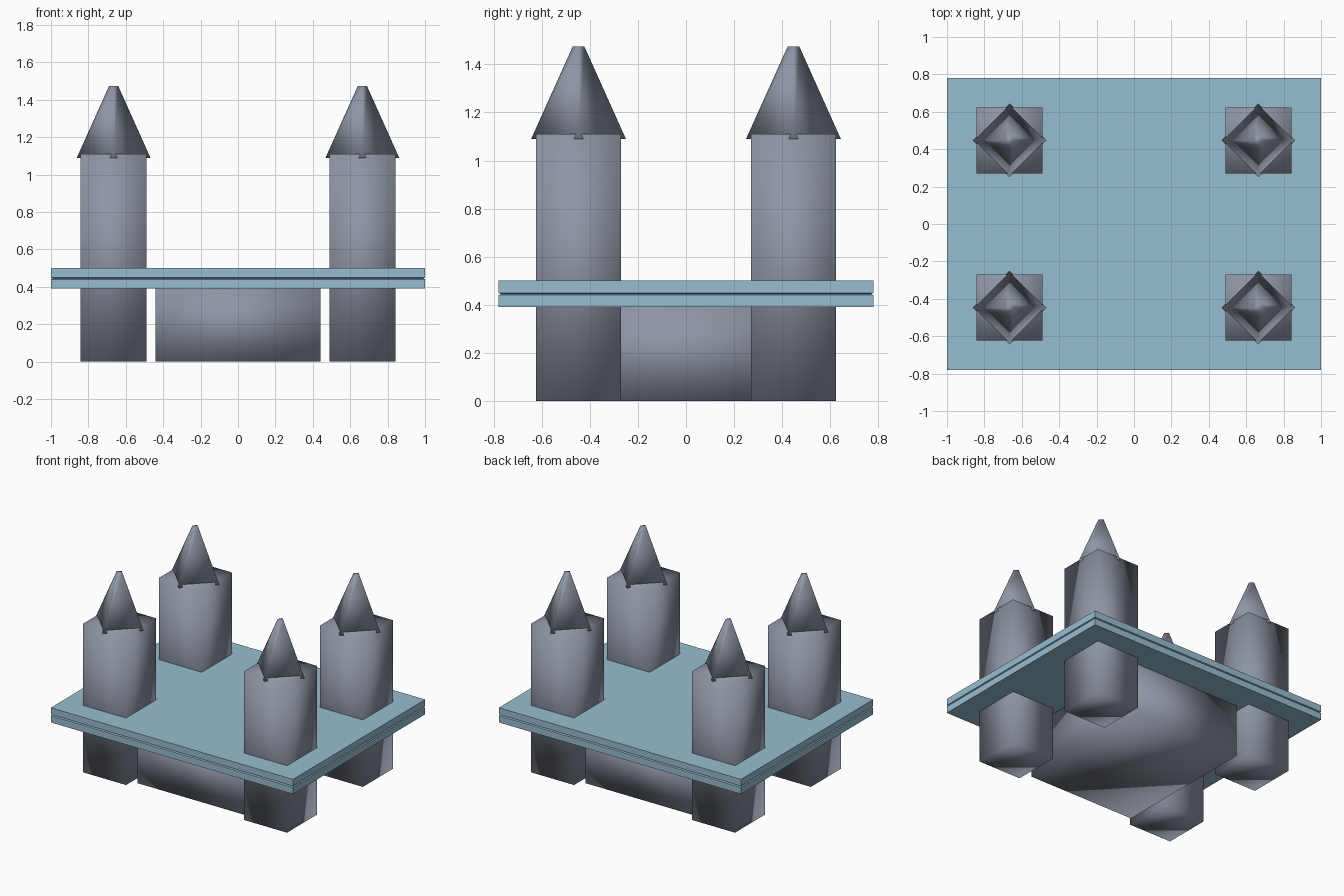
import bpy, bmesh, math

cube = bpy.data.objects.get("Cube")
if cube:
    bpy.data.objects.remove(cube, do_unlink=True)


def material(name, rgb):
    mat = bpy.data.materials.new(name)
    mat.use_nodes = True
    mat.diffuse_color = (*rgb, 1)
    mat.node_tree.nodes["Principled BSDF"].inputs["Base Color"].default_value = (*rgb, 1)
    return mat


stone = material("stone_grey", (0.27, 0.30, 0.37))
blue = material("pale_blue", (0.31, 0.51, 0.63))


def loft(name, rings, mat, centre=(0, 0), turn=0.0, smooth=True):
    """Closed four-sided solid through rings of (half_x, half_y, z)."""
    bm = bmesh.new()
    loops = []
    for hx, hy, z in rings:
        corners = [(-hx, -hy), (hx, -hy), (hx, hy), (-hx, hy)]
        loops.append([bm.verts.new((x, y, z)) for x, y in corners])
    for low, high in zip(loops, loops[1:]):
        for i in range(4):
            j = (i + 1) % 4
            bm.faces.new((low[i], low[j], high[j], high[i]))
    bm.faces.new(loops[0][::-1])
    bm.faces.new(loops[-1])
    mesh = bpy.data.meshes.new(name)
    bm.to_mesh(mesh)
    bm.free()
    mesh.materials.append(mat)
    if smooth:
        mesh.shade_smooth()
    obj = bpy.data.objects.new(name, mesh)
    obj.location = (*centre, 0)
    obj.rotation_euler.z = turn
    bpy.context.collection.objects.link(obj)
    return obj


# Platform slab with a fine seam around its edge
loft("platform", [(1, 0.78, 0.39), (1, 0.78, 0.44), (0.99, 0.77, 0.445),
                  (1, 0.78, 0.45), (1, 0.78, 0.50)], blue, smooth=False)

# Block under the platform
loft("base_block", [(0.44, 0.555, 0), (0.44, 0.555, 0.40)], stone)

# Four corner towers, each with a spire turned to a diamond
HALF = 0.177
EAVE = 0.197 / math.sqrt(2)
TIP = 0.024 / math.sqrt(2)
for side, sx in (("left", 1), ("right", -1)):
    for end, sy in (("front", -1), ("back", 1)):
        spot = (sx * 0.665, sy * 0.447)
        loft(f"tower_{end}_{side}", [(HALF, HALF, 0), (HALF, HALF, 1.11)], stone, spot)
        loft(f"spire_{end}_{side}", [(EAVE, EAVE, 1.09), (TIP, TIP, 1.475)],
             stone, spot, math.pi / 4)
